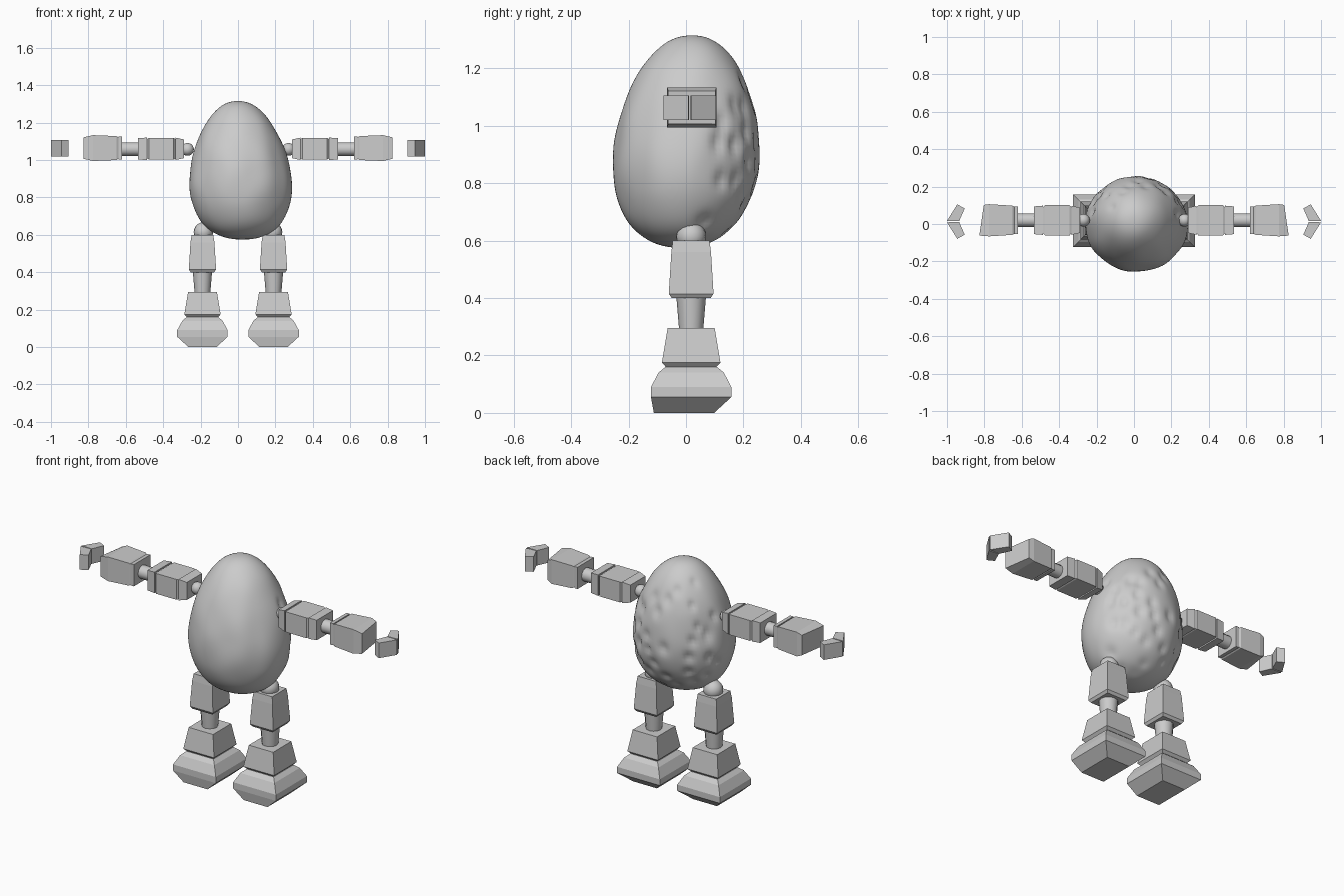
import bpy, bmesh, math, random
from mathutils import Vector, noise

cube = bpy.data.objects.get("Cube")
if cube:
    bpy.data.objects.remove(cube, do_unlink=True)

stone = bpy.data.materials.new("stone_grey")
stone.use_nodes = True
GREY = (0.6, 0.6, 0.6, 1)
stone.diffuse_color = GREY
stone.node_tree.nodes["Principled BSDF"].inputs["Base Color"].default_value = GREY


def finish(name, bm, smooth=False):
    """Turn a bmesh into a named object."""
    bmesh.ops.recalc_face_normals(bm, faces=bm.faces)
    for f in bm.faces:
        f.smooth = smooth and len(f.verts) <= 4
    mesh = bpy.data.meshes.new(name)
    bm.to_mesh(mesh)
    bm.free()
    mesh.materials.append(stone)
    obj = bpy.data.objects.new(name, mesh)
    bpy.context.collection.objects.link(obj)
    return obj


def skin(bm, loops):
    """Bridge equal vertex loops and cap both ends."""
    rings = [[bm.verts.new(p) for p in loop] for loop in loops]
    n = len(rings[0])
    for low, high in zip(rings, rings[1:]):
        for i in range(n):
            j = (i + 1) % n
            bm.faces.new((low[i], low[j], high[j], high[i]))
    bm.faces.new(rings[0])
    bm.faces.new(rings[-1])


CORNERS = ((-1, -1), (1, -1), (1, 1), (-1, 1))


def leg_block(name, side, rings):
    """Stack of rectangles (z, half x, half y, y centre)."""
    bm = bmesh.new()
    skin(bm, [[(side * (HIP_X + u * a), y + v * b, z) for u, v in CORNERS]
              for z, a, b, y in rings])
    finish(name, bm)


def arm_block(name, side, rings, z, slant=0):
    """Row of rectangles (x, half y, half z); the outer end may slant."""
    bm = bmesh.new()
    last = rings[-1]
    skin(bm, [[(side * (r[0] - (u * slant if r is last else 0)),
                ARM_Y + u * r[1], z + v * r[2]) for u, v in CORNERS]
              for r in rings])
    finish(name, bm)


def rod(name, side, start, end, r1, r2):
    """Round joint between two points."""
    bm = bmesh.new()
    start, end = (Vector((side * p[0], p[1], p[2])) for p in (start, end))
    turn = (end - start).to_track_quat("Z", "Y")
    loops = []
    for p, r in ((start, r1), (end, r2)):
        angles = [math.tau * i / 12 for i in range(12)]
        loops.append([p + turn @ Vector((r * math.cos(t), r * math.sin(t), 0)) for t in angles])
    skin(bm, loops)
    finish(name, bm, True)


def ball(name, side, centre, radius):
    bm = bmesh.new()
    bmesh.ops.create_uvsphere(bm, u_segments=16, v_segments=10, radius=radius)
    bmesh.ops.translate(bm, verts=bm.verts, vec=(side * centre[0], centre[1], centre[2]))
    finish(name, bm, True)


# Egg-shaped boulder body, broader below, with a pitted back
random.seed(7)
bm = bmesh.new()
bmesh.ops.create_uvsphere(bm, u_segments=96, v_segments=64, radius=1)
pits = []
while len(pits) < 38:
    d = Vector((random.uniform(-1, 1), random.uniform(0.15, 1), random.uniform(-0.85, 0.6))).normalized()
    if all((d - p).length > 0.2 for p, _ in pits):
        pits.append((d, random.uniform(0.09, 0.15)))
for v in bm.verts:
    d = v.co.copy()
    c = d.z
    h = math.sqrt(max(1 - c * c, 1e-9))
    grow = 1 + 0.025 * noise.noise(d * 2.2)
    for p, size in pits:
        grow -= 0.06 * math.exp(-((d - p).length / size) ** 2 * 2)
    rx = (0.267 - 0.055 * c) * h ** 0.88 * grow
    ry = (0.252 - 0.035 * c) * h ** 0.9 * grow
    v.co = (0.012 - 0.012 * c + rx * d.x / h,
            0.003 + 0.018 * c + ry * d.y / h,
            0.945 + 0.37 * c)
finish("body", bm, True)

HIP_X, LEG_Y, ARM_Y = 0.19, 0.018, 0.02

for label, s in (("left", 1), ("right", -1)):
    # Legs
    ball(label + "_hip", s, (0.185, LEG_Y, 0.615), 0.052)
    leg_block(label + "_thigh", s, [
        (0.4, 0.063, 0.068, LEG_Y), (0.415, 0.073, 0.078, LEG_Y),
        (0.56, 0.064, 0.069, LEG_Y), (0.6, 0.058, 0.064, LEG_Y)])
    rod(label + "_knee", s, (HIP_X, LEG_Y, 0.29), (HIP_X, LEG_Y, 0.41), 0.042, 0.052)
    leg_block(label + "_shin", s, [
        (0.16, 0.083, 0.088, LEG_Y), (0.175, 0.097, 0.102, LEG_Y),
        (0.295, 0.077, 0.082, LEG_Y)])
    leg_block(label + "_foot", s, [
        (0, 0.075, 0.105, -0.007), (0.055, 0.135, 0.14, LEG_Y),
        (0.09, 0.135, 0.14, LEG_Y), (0.14, 0.108, 0.114, LEG_Y),
        (0.16, 0.085, 0.09, LEG_Y)])

    # Upper arm: box between two cuffs
    ball(label + "_shoulder", s, (0.27, ARM_Y, 1.057), 0.034)
    arm_block(label + "_shoulder_cuff", s, [
        (0.29, 0.068, 0.05), (0.335, 0.078, 0.06)], 1.06)
    arm_block(label + "_upper_arm", s, [
        (0.335, 0.07, 0.053), (0.345, 0.082, 0.058), (0.475, 0.082, 0.058),
        (0.487, 0.07, 0.052)], 1.06)
    arm_block(label + "_elbow_cuff", s, [
        (0.487, 0.078, 0.06), (0.535, 0.074, 0.057)], 1.06)
    rod(label + "_elbow", s, (0.53, ARM_Y, 1.058), (0.63, ARM_Y, 1.058), 0.037, 0.037)

    # Forearm with slanted end
    arm_block(label + "_wrist_cuff", s, [
        (0.62, 0.074, 0.062), (0.64, 0.074, 0.062)], 1.064)
    arm_block(label + "_forearm", s, [
        (0.636, 0.07, 0.054), (0.65, 0.078, 0.064), (0.775, 0.086, 0.069),
        (0.815, 0.082, 0.057)], 1.064, 0.012)

    # Floating chevron hand: two wedges meeting at the tip
    for part, flip in (("back", 1), ("front", -1)):
        outline = ((0.905, 0.07), (0.945, 0.092), (1, 0.004), (0.935, 0.002))
        bm = bmesh.new()
        skin(bm, [[(s * x, 0.013 + flip * y, z) for x, y in outline]
                  for z in (1.02, 1.106)])
        finish(label + "_hand_" + part, bm)
